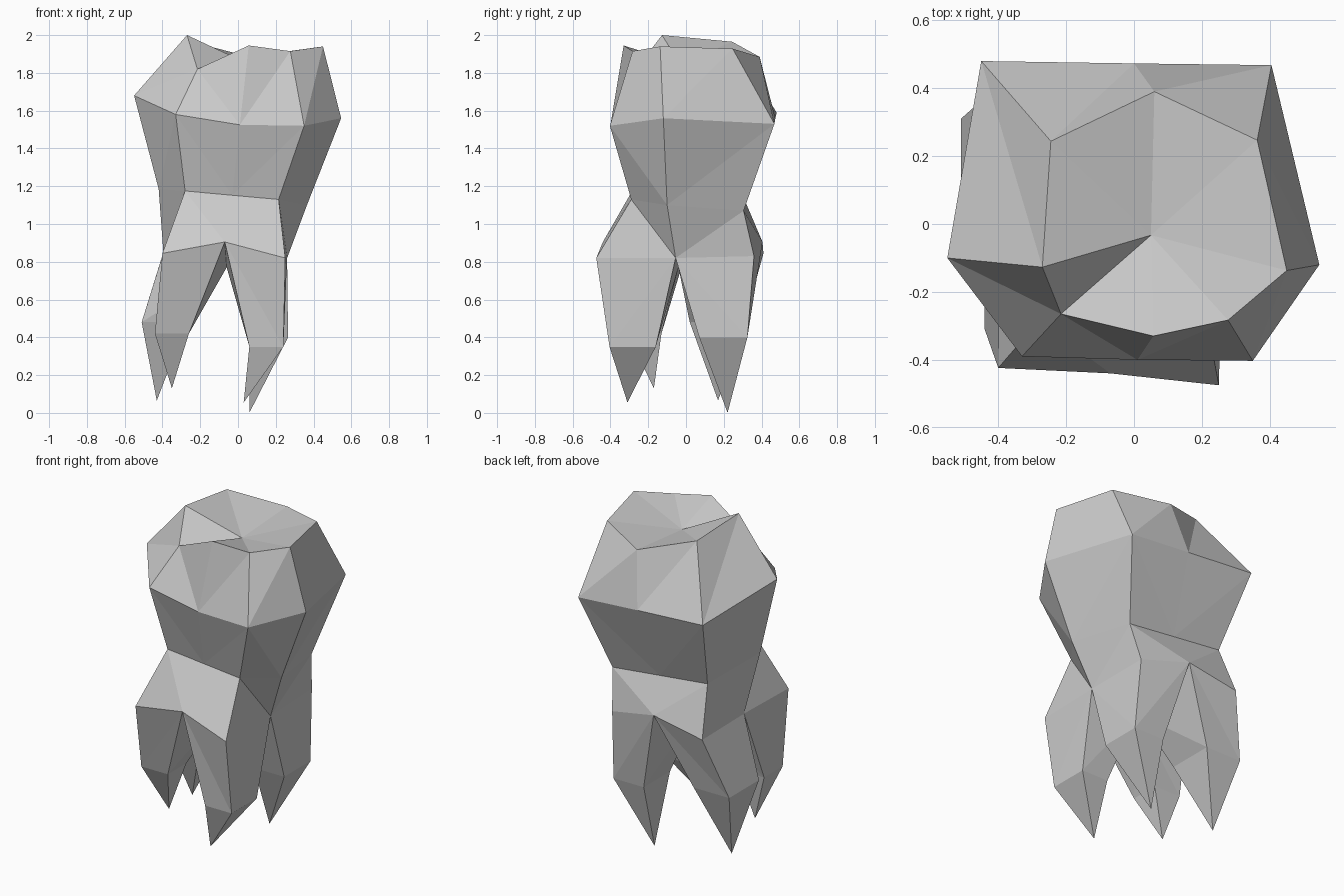
import bpy

if "Cube" in bpy.data.objects:
    bpy.data.objects.remove(bpy.data.objects["Cube"])

# Rings of 8 points, counterclockwise from the front middle
RIM = [(.057, -.33, 1.945), (.277, -.283, 1.915), (.45, -.137, 1.94), (.363, .247, 1.928),
       (.06, .39, 1.885), (-.245, .244, 1.965), (-.27, -.127, 2.0), (-.215, -.265, 1.82)]
BELLY = [(.01, -.40, 1.525), (.35, -.403, 1.52), (.546, -.12, 1.56), (.405, .468, 1.53),
         (0, .473, 1.56), (-.45, .48, 1.59), (-.55, -.10, 1.68), (-.33, -.39, 1.58)]
WAIST = [(-.03, -.287, 1.152), (.215, -.29, 1.13), (.365, -.10, 1.10), (.286, .305, 1.07),
         (-.035, .305, 1.105), (-.36, .305, 1.14), (-.42, -.12, 1.185), (-.28, -.285, 1.175)]
ROOT_LINE = [(-.07, -.44, .905), (.25, -.475, .82), (.26, -.055, .82), (.25, .36, .83),
             (-.063, .405, .905), (-.397, .41, .845), (-.395, 0, .85), (-.40, -.424, .845)]
PIT = (.05, -.033, 1.85)
FORK = (-.06, -.04, .77)


def make(name, verts, faces):
    mesh = bpy.data.meshes.new(name)
    mesh.from_pydata(verts, [], faces)
    mesh.update()
    obj = bpy.data.objects.new(name, mesh)
    bpy.context.collection.objects.link(obj)
    return obj


def band(n, lo, hi, flip=()):
    """Triangulated strip between two rings; flip lists the reversed diagonals."""
    faces = []
    for i in range(n):
        j = (i + 1) % n
        a, b, c, d = lo + i, lo + j, hi + j, hi + i
        faces += [(a, b, d), (b, c, d)] if i in flip else [(a, b, c), (a, c, d)]
    return faces


# Crown: sloped cusps with a sunken chewing surface
fan = [(8 + i, 8 + (i + 1) % 8, 16) for i in range(8)]
make("crown", BELLY + RIM + [PIT], band(8, 0, 8, flip=(7,)) + fan)

# Neck: tapers to the waist, then flares out to the tops of the roots
make("neck", ROOT_LINE + WAIST + BELLY,
     band(8, 0, 8, flip=(1, 3, 5, 7)) + band(8, 8, 16, flip=(1, 3, 5, 7)))


# Roots: four-sided, from a corner of the root line to a point
def root(name, k, outer, inner, z, tip):
    (ox, oy), (ix, iy) = outer, inner
    sides = [(ox, iy, z), (ix, oy, z)]
    if k % 4 == 3:
        sides.reverse()
    middle = [(ox, oy, z), sides[0], (ix, iy, z), sides[1]]
    top = [ROOT_LINE[k], ROOT_LINE[(k + 1) % 8], FORK, ROOT_LINE[k - 1]]
    point = [(8, (i + 1) % 4, i) for i in range(4)]
    make(name, middle + top + [tip], band(4, 0, 4, flip=(2, 3)) + point)


root("front_right_root", 1, (.24, -.405), (.06, -.16), .35, (.03, -.31, .055))
root("back_right_root", 3, (.265, .325), (.06, .07), .40, (.06, .22, 0))
root("back_left_root", 5, (-.51, .31), (-.27, .02), .48, (-.43, .17, .065))
root("front_left_root", 7, (-.44, -.31), (-.26, -.13), .42, (-.35, -.17, .13))
